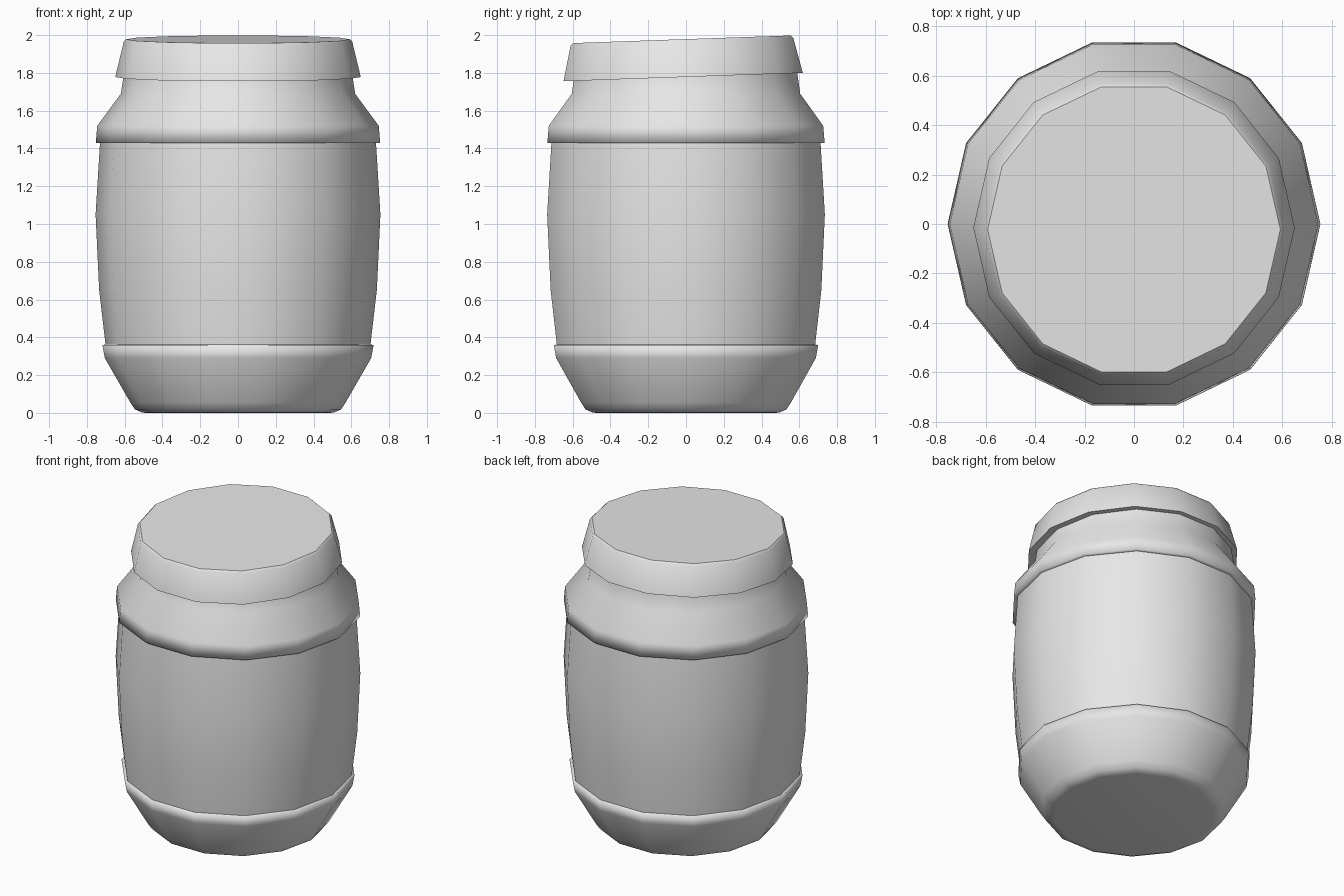
import bpy, bmesh, math
from mathutils import Matrix

SIDES = 14

cube = bpy.data.objects.get("Cube")
if cube:
    bpy.data.objects.remove(cube)

grey = bpy.data.materials.new("plain grey")
grey.use_nodes = True
COLOUR = (0.8, 0.8, 0.8, 1)
grey.diffuse_color = COLOUR
grey.node_tree.nodes["Principled BSDF"].inputs["Base Color"].default_value = COLOUR


def turned(name, profile, smooth_angle, cap_bottom=False, cap_top=False):
    """Spin a (radius, height) profile, listed bottom to top, round z."""
    bm = bmesh.new()
    rings = []
    for r, z in profile:
        angles = [math.tau * i / SIDES for i in range(SIDES)]
        rings.append([bm.verts.new((r * math.cos(a), r * math.sin(a), z)) for a in angles])
    for low, high in zip(rings, rings[1:]):
        for i in range(SIDES):
            j = (i + 1) % SIDES
            bm.faces.new((low[i], low[j], high[j], high[i]))
    if cap_bottom:
        bm.faces.new(rings[0][::-1])
    if cap_top:
        bm.faces.new(rings[-1])
    mesh = bpy.data.meshes.new(name)
    bm.to_mesh(mesh)
    bm.free()
    mesh.materials.append(grey)
    obj = bpy.data.objects.new(name, mesh)
    bpy.context.collection.objects.link(obj)
    bpy.ops.object.select_all(action="DESELECT")
    obj.select_set(True)
    bpy.context.view_layer.objects.active = obj
    bpy.ops.object.shade_smooth_by_angle(angle=math.radians(smooth_angle))
    return obj


# Tapered foot with a rounded bottom edge and a small ledge on top
turned("base", [(0.49, 0), (0.51, 0.003), (0.545, 0.018), (0.57, 0.055),
                (0.705, 0.29), (0.718, 0.36), (0.695, 0.362)], 100, cap_bottom=True)

# Bulging wall
turned("body", [(0.7, 0.35), (0.735, 0.65), (0.754, 1.05), (0.73, 1.44)], 40)

# Shoulder with an overhanging lip, closing in to the neck
turned("shoulder", [(0.725, 1.428), (0.753, 1.43), (0.745, 1.52),
                    (0.62, 1.69), (0.604, 1.8)], 100)

# Lid, sitting slightly tilted
lid = turned("lid", [(0.58, 0), (0.65, 0), (0.605, 0.187), (0.592, 0.2)], 40,
             cap_bottom=True, cap_top=True)
lid.matrix_world = Matrix.Translation((0, -0.015, 1.778)) @ Matrix.Rotation(math.radians(2), 4, "X")
